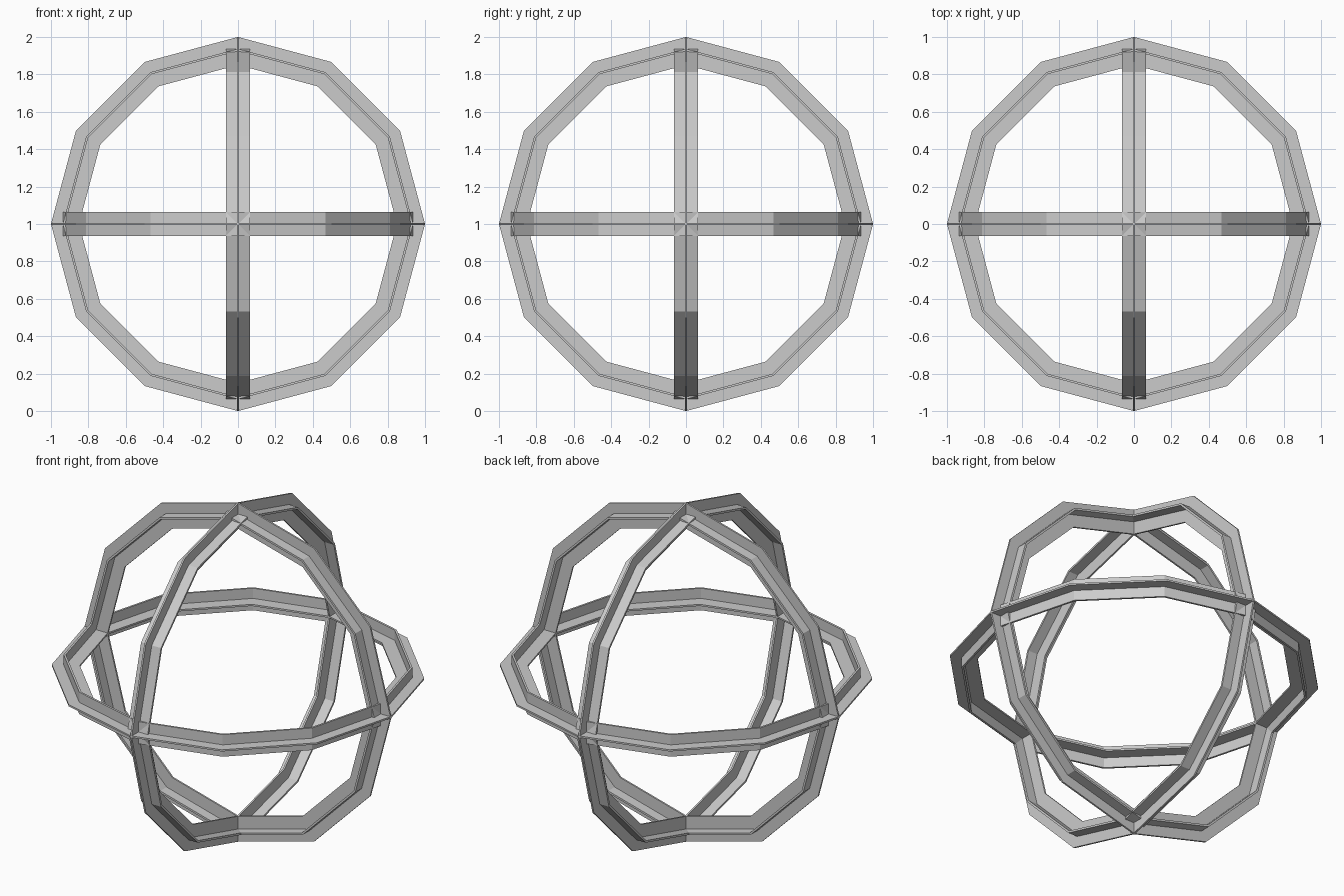
import bpy, bmesh
from math import cos, sin, radians, pi
from mathutils import Matrix, Vector

if "Cube" in bpy.data.objects:
    bpy.data.objects.remove(bpy.data.objects["Cube"])

R_OUT, R_IN = 1.0, 0.85        # flat flange extents
B_OUT, B_IN = 0.937, 0.925     # crossing band
HALF_W, HALF_T = 0.065, 0.005  # band half width, flange half thickness
SIDES = 12

# Plus-shaped cross-section (radius, axial)
half = [(R_OUT, HALF_T), (B_OUT, HALF_T), (B_OUT, HALF_W),
        (B_IN, HALF_W), (B_IN, HALF_T), (R_IN, HALF_T)]
profile = half + [(r, -a) for r, a in reversed(half)]


def ring(name, rotation):
    """Sweep the plus profile around a 12-sided loop."""
    bm = bmesh.new()
    loops = []
    for i in range(SIDES):
        t = 2 * pi * i / SIDES
        loops.append([bm.verts.new((r * cos(t), r * sin(t), a)) for r, a in profile])
    n = len(profile)
    for i in range(SIDES):
        a, b = loops[i], loops[(i + 1) % SIDES]
        for j in range(n):
            k = (j + 1) % n
            bm.faces.new((a[j], b[j], b[k], a[k]))
    bmesh.ops.recalc_face_normals(bm, faces=bm.faces)
    bm.transform(Matrix.Translation(Vector((0, 0, 1))) @ rotation)
    mesh = bpy.data.meshes.new(name)
    bm.to_mesh(mesh)
    bm.free()
    obj = bpy.data.objects.new(name, mesh)
    bpy.context.collection.objects.link(obj)


# Three mutually perpendicular rings
ring("horizontal_ring", Matrix.Identity(4))
ring("front_ring", Matrix.Rotation(radians(90), 4, 'X'))
ring("side_ring", Matrix.Rotation(radians(90), 4, 'Y'))
